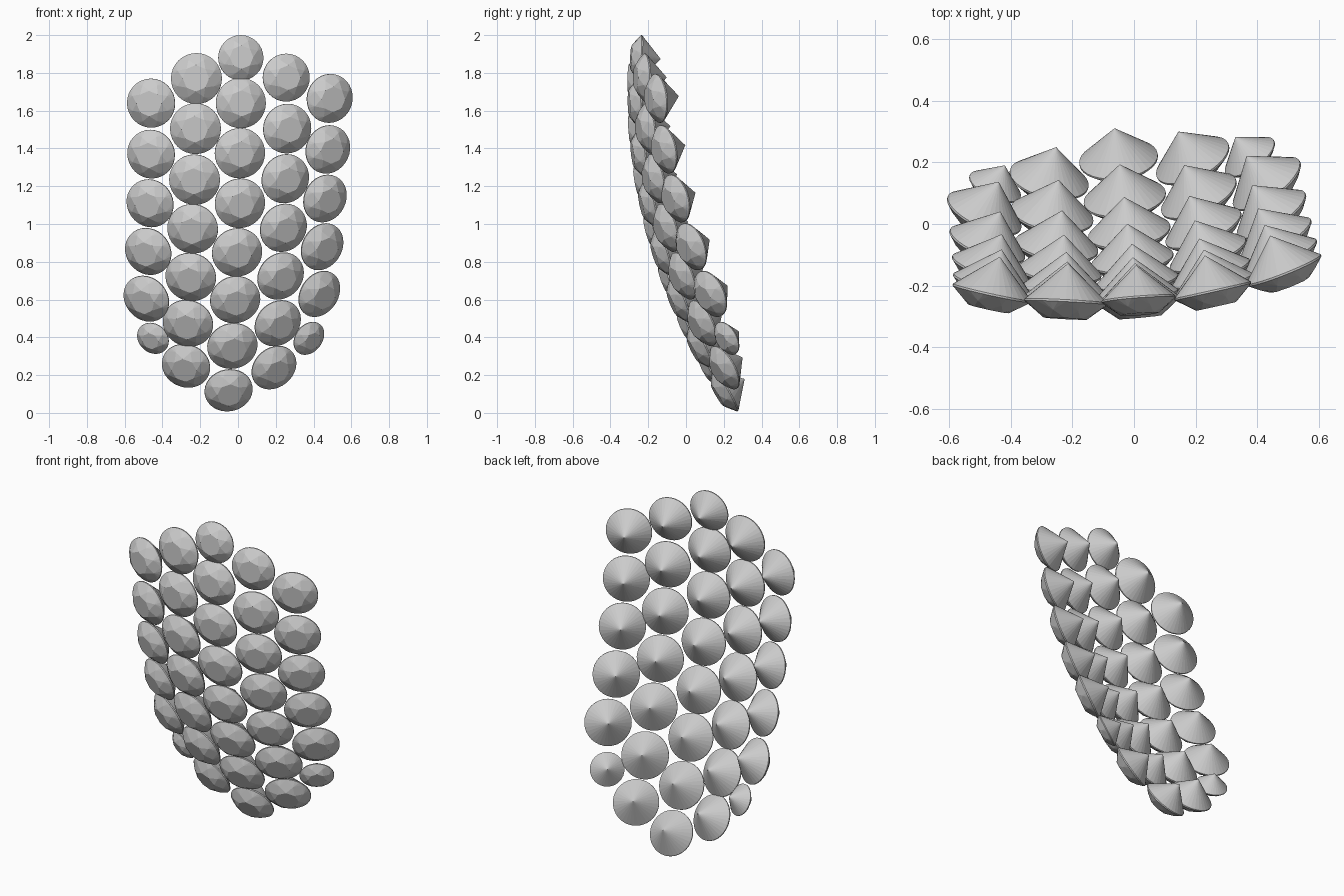
import bpy, bmesh
from math import sin, cos, tau
from mathutils import Vector, Matrix

if "Cube" in bpy.data.objects:
    bpy.data.objects.remove(bpy.data.objects["Cube"])


# Unit brilliant-cut gem: girdle in the XY plane, table at +Z, point at -Z
def gem_mesh():
    bm = bmesh.new()

    def ring(n, r, z, turn=0.0):
        return [bm.verts.new((r * cos(tau * (i + turn) / n), r * sin(tau * (i + turn) / n), z))
                for i in range(n)]

    table = ring(8, 0.52, 0.41)
    mid = ring(8, 0.79, 0.23, 0.5)
    upper = ring(32, 1.0, 0.03)
    lower = ring(32, 1.0, -0.02)
    point = bm.verts.new((0, 0, -0.92))
    bm.faces.new(table)
    for k in range(8):
        n = (k + 1) % 8
        bm.faces.new((table[k], mid[k], table[n]))                    # star facet
        bm.faces.new((table[k], mid[k - 1], upper[4 * k], mid[k]))    # kite facet
        for j in range(4):                                            # girdle facets
            bm.faces.new((mid[k], upper[4 * k + j], upper[(4 * k + j + 1) % 32]))
    for i in range(32):
        j = (i + 1) % 32
        bm.faces.new((upper[i], lower[i], lower[j], upper[j]))
        bm.faces.new((lower[i], point, lower[j]))                     # pavilion
    bmesh.ops.recalc_face_normals(bm, faces=bm.faces)
    mesh = bpy.data.meshes.new("gem")
    bm.to_mesh(mesh)
    bm.free()
    return mesh


# Curved sheet on which the gems sit: y as a function of x and z
def depth(x, z):
    return -0.25 + 0.187 * (z - 1.7) ** 2 + (0.73 - 0.27 * z) * ((x + 0.13) ** 2 - 0.017)


# Columns of gems from left to right: (x, z, radius), top to bottom
columns = {
    "outer_left": [(-.46, 1.64, .13), (-.46, 1.37, .13), (-.465, 1.11, .13),
                   (-.475, .855, .13), (-.485, .605, .13), (-.45, .395, .09)],
    "inner_left": [(-.22, 1.77, .135), (-.225, 1.505, .135), (-.23, 1.235, .135),
                   (-.24, .975, .135), (-.25, .72, .135), (-.265, .475, .135), (-.275, .25, .13)],
    "middle": [(.015, 1.88, .12), (.015, 1.64, .133), (.01, 1.375, .134), (.01, 1.11, .134),
               (-.005, .85, .134), (-.015, .60, .134), (-.03, .355, .134), (-.05, .12, .128)],
    "inner_right": [(.255, 1.775, .127), (.26, 1.505, .132), (.25, 1.24, .132),
                    (.24, .98, .132), (.225, .725, .132), (.21, .475, .132), (.19, .24, .128)],
    "outer_right": [(.485, 1.665, .13), (.475, 1.395, .13), (.46, 1.135, .13),
                    (.445, .88, .13), (.43, .63, .13), (.375, .395, .095)],
}

mesh = gem_mesh()
e = 0.01
for name, spots in columns.items():
    for row, (x, z, r) in enumerate(spots):
        gem = bpy.data.objects.new(f"{name}_gem_{row + 1}", mesh)
        bpy.context.collection.objects.link(gem)
        # Table faces outward along the sheet normal
        sx = 1.15 * (depth(x + e, z) - depth(x - e, z)) / (2 * e)
        sz = (depth(x, z + e) - depth(x, z - e)) / (2 * e)
        out = Vector((sx, -1, sz)).normalized()
        side = Vector((0, 0, 1)).cross(out).normalized()
        rot = Matrix((side, out.cross(side), out)).transposed().to_4x4()
        gem.matrix_world = Matrix.Translation((x, depth(x, z), z)) @ rot @ Matrix.Scale(r, 4)
